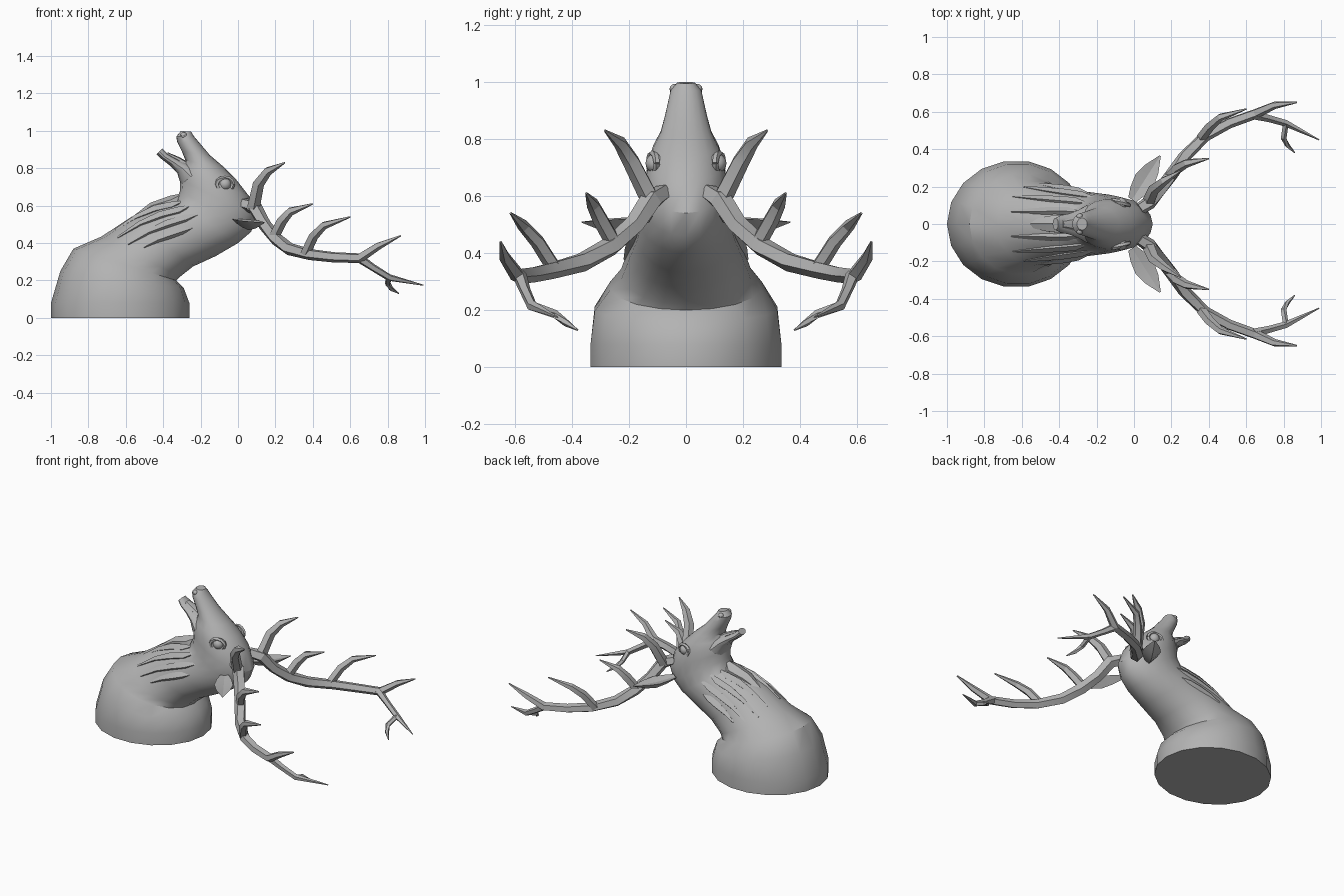
import bpy, bmesh, math
from mathutils import Vector

old = bpy.data.objects.get("Cube")
if old:
    bpy.data.objects.remove(old, do_unlink=True)

grey = bpy.data.materials.new("stone grey")
grey.use_nodes = True
tone = (0.45, 0.45, 0.45, 1)
grey.diffuse_color = tone
grey.node_tree.nodes["Principled BSDF"].inputs["Base Color"].default_value = tone


def finish(name, bm, mirror=False, angle=35):
    """Turn a bmesh into a shaded object, optionally mirrored left to right."""
    bmesh.ops.recalc_face_normals(bm, faces=bm.faces)
    mesh = bpy.data.meshes.new(name)
    bm.to_mesh(mesh)
    bm.free()
    mesh.materials.append(grey)
    obj = bpy.data.objects.new(name, mesh)
    bpy.context.collection.objects.link(obj)
    bpy.ops.object.select_all(action='DESELECT')
    obj.select_set(True)
    bpy.context.view_layer.objects.active = obj
    bpy.ops.object.shade_smooth_by_angle(angle=math.radians(angle))
    if mirror:
        mod = obj.modifiers.new("mirror", 'MIRROR')
        mod.use_axis = (False, True, False)
        mod.use_mirror_merge = False
    return obj


def skin(bm, rings):
    """Bridge rings of points with quads and cap both ends."""
    loops = [[bm.verts.new(p) for p in ring] for ring in rings]
    n = len(loops[0])
    for a, b in zip(loops, loops[1:]):
        for i in range(n):
            j = (i + 1) % n
            bm.faces.new((a[i], a[j], b[j], b[i]))
    bm.faces.new(loops[0])
    bm.faces.new(loops[-1])


def section_point(section, angle, lift=0):
    """Point on an oval section given by its two profile points and half width."""
    x0, z0, x1, z1, w = section
    c = Vector(((x0 + x1) / 2, 0, (z0 + z1) / 2))
    u = Vector(((x1 - x0) / 2, 0, (z1 - z0) / 2))
    r = u.length
    return c + u * math.cos(angle) * (1 + lift / r) + Vector((0, (w + lift) * math.sin(angle), 0))


def loft(name, sections, sides, angle=35):
    bm = bmesh.new()
    turns = [math.tau * i / sides for i in range(sides)]
    skin(bm, [[section_point(s, t) for t in turns] for s in sections])
    return finish(name, bm, angle=angle)


def tube(bm, path, radii, sides=5, flat=1.0):
    """Tapered faceted tube along a path."""
    pts = [Vector(p) for p in path]
    rings = []
    for i, p in enumerate(pts):
        d = (pts[min(i + 1, len(pts) - 1)] - pts[max(i - 1, 0)]).normalized()
        side = d.cross(Vector((0.3, -1, 0.2))).normalized()
        up = d.cross(side)
        ring = []
        for k in range(sides):
            t = math.tau * k / sides
            ring.append(p + radii[i] * (side * math.cos(t) + up * math.sin(t) * flat))
        rings.append(ring)
    skin(bm, rings)


# Bust, neck and upper head: throat x, z, nape x, z, half width
body = [
    (-1, 0, -.26, 0, .34), (-1, .08, -.26, .08, .34),
    (-.95, .25, -.29, .16, .325), (-.88, .37, -.33, .2, .27),
    (-.73, .435, -.31, .22, .23), (-.57, .54, -.24, .275, .2),
    (-.44, .6, -.12, .33, .175), (-.335, .62, 0, .4, .16),
    (-.31, .68, .07, .46, .15), (-.31, .74, .1, .54, .145),
    (-.305, .78, .06, .65, .135), (-.29, .81, -.01, .74, .115),
    (-.28, .84, -.08, .81, .09), (-.3, .89, -.15, .87, .075),
    (-.325, .94, -.205, .935, .062), (-.33, .97, -.235, .97, .055),
    (-.305, 1, -.25, .995, .032),
]
loft("bust_neck_and_head", body, 18)

# Lower jaw and tongue
loft("lower_jaw", [
    (-.305, .71, -.2, .8, .1), (-.325, .775, -.27, .825, .075),
    (-.365, .815, -.325, .85, .056), (-.41, .85, -.375, .875, .046),
    (-.435, .875, -.405, .905, .032)], 12)
loft("tongue", [
    (-.29, .8, -.26, .83, .04), (-.335, .835, -.315, .86, .035),
    (-.385, .868, -.375, .885, .02)], 8)


def on_body(t, angle, lift):
    i = min(int(t), len(body) - 2)
    a, b = section_point(body[i], angle, lift), section_point(body[i + 1], angle, lift)
    return a.lerp(b, t - i)


# Mane locks lying along the neck, pointing down to the chest
bm = bmesh.new()
for turn, start, length in ((.6, 7.2, 3), (.72, 7.4, 3.2), (.85, 7.3, 2.9), (.5, 6.4, 2)):
    path, radii = [], []
    for k in range(5):
        f = k / 4
        path.append(on_body(start - length * f, math.pi * (turn + .05 * f), -.012 + .01 * f))
        radii.append(.006 + .022 * math.sin(math.pi * f ** .7))
    tube(bm, path, radii, 4)
finish("mane_locks", bm, mirror=True)

# Throat tuft
bm = bmesh.new()
tube(bm, [on_body(t, math.pi, -.015) for t in (7.6, 6.8, 5.8, 4.6)],
     [.02, .05, .04, .005], 6, 1.2)
finish("throat_tuft", bm)

# Antlers: each branch is a path with radii
bm = bmesh.new()
tube(bm, [(.03, .08, .61), (.09, .12, .59), (.14, .18, .5), (.2, .26, .425),
          (.27, .36, .37), (.38, .47, .34), (.51, .54, .325), (.65, .59, .32),
          (.75, .635, .385), (.87, .65, .44)],
     [.035, .04, .036, .036, .035, .031, .029, .028, .021, .004])
tines = {
    "brow": ([(.08, .12, .58), (.11, .19, .72), (.16, .23, .785), (.25, .285, .83)],
             [.036, .032, .025, .004]),
    "second": ([(.19, .25, .43), (.235, .3, .52), (.28, .325, .57), (.4, .35, .61)],
               [.03, .029, .024, .004]),
    "third": ([(.36, .46, .345), (.405, .52, .44), (.46, .57, .495), (.6, .615, .54)],
              [.028, .027, .022, .004]),
    "lower": ([(.64, .585, .325), (.72, .565, .27), (.81, .54, .215), (.99, .45, .175)],
              [.026, .02, .019, .003]),
    "prong": ([(.81, .54, .215), (.8, .46, .185), (.82, .42, .155), (.86, .38, .13)],
              [.017, .016, .013, .003]),
}
for path, radii in tines.values():
    tube(bm, path, radii)
finish("antlers", bm, mirror=True, angle=25)

# Ears: folded leaf blades
bm = bmesh.new()
root, tip = Vector((-.01, .13, .53)), Vector((.14, .365, .51))
across = Vector((.84, -.54, 0))
rings = []
for f, half in ((0, .025), (.2, .045), (.45, .058), (.7, .042), (1, .004)):
    c = root.lerp(tip, f)
    drop = Vector((0, 0, half * .9))
    rings.append([c - across * half, c - drop * .25, c + across * half, c - drop])
skin(bm, rings)
finish("ears", bm, mirror=True, angle=25)

# Eyes, with rings of lid around them
bm = bmesh.new()
bmesh.ops.create_uvsphere(bm, u_segments=12, v_segments=8, radius=.034)
bmesh.ops.translate(bm, verts=bm.verts, vec=(-.07, .108, .715))
finish("eyes", bm, mirror=True)

bm = bmesh.new()
lid = []
for k in range(13):
    t = math.tau * k / 12
    lid.append((-.07 + .043 * math.cos(t), .116 - .014 * math.cos(t),
                .715 + .034 * math.sin(t)))
tube(bm, lid, [.012] * len(lid), 5)
finish("eyelids", bm, mirror=True)

# Nostril rims
bm = bmesh.new()
bmesh.ops.create_uvsphere(bm, u_segments=8, v_segments=6, radius=.018)
bmesh.ops.translate(bm, verts=bm.verts, vec=(-.29, .04, .975))
finish("nostril_rims", bm, mirror=True)
